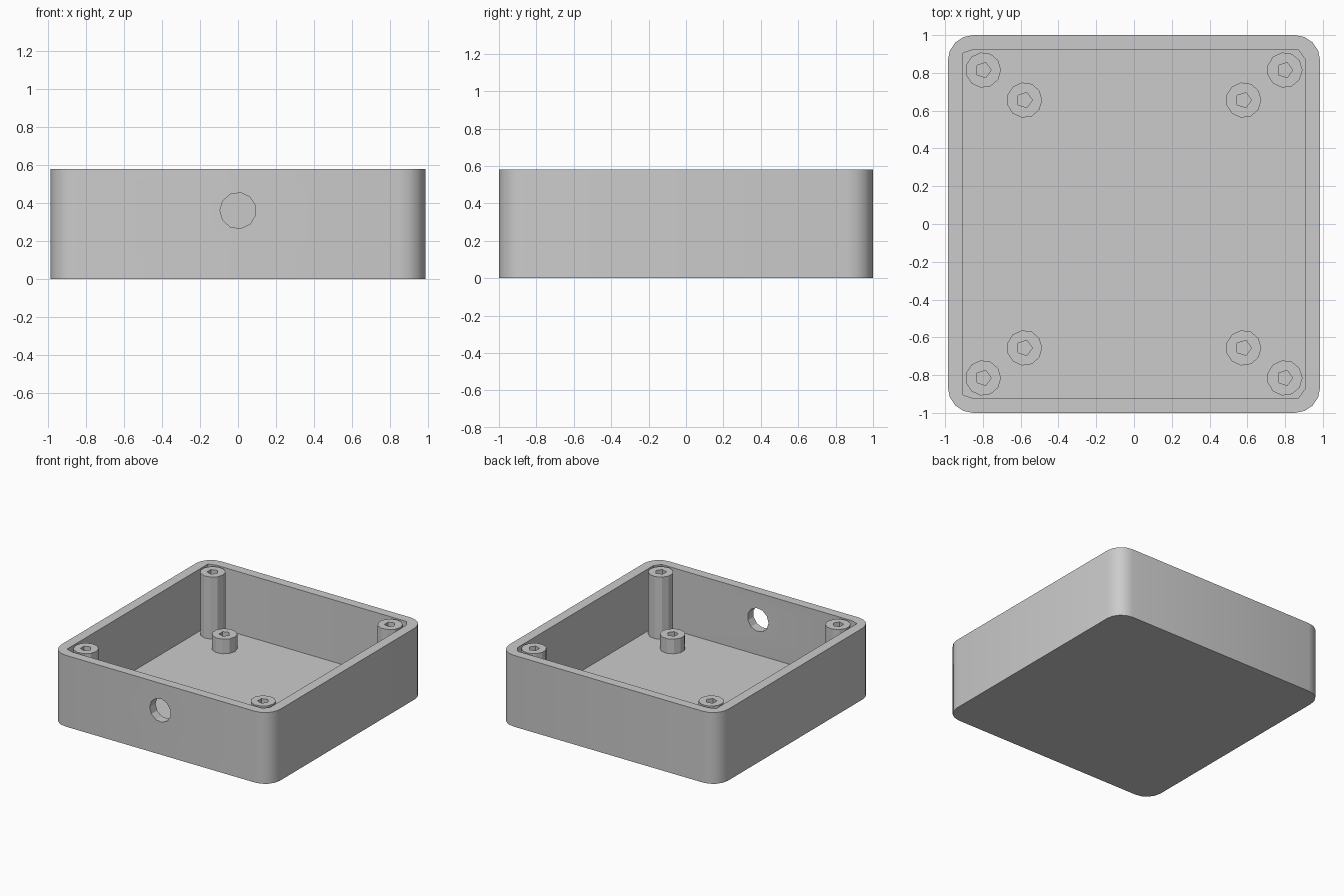
import bpy, bmesh
from math import cos, sin, tau
from mathutils import Vector, Matrix
from mathutils.geometry import convex_hull_2d

cube = bpy.data.objects.get("Cube")
if cube:
    bpy.data.objects.remove(cube, do_unlink=True)

HEIGHT, FLOOR = 0.58, 0.075

grey = bpy.data.materials.new("light grey plastic")
grey.use_nodes = True
grey.diffuse_color = (0.6, 0.6, 0.6, 1)
grey.node_tree.nodes["Principled BSDF"].inputs["Base Color"].default_value = (0.6, 0.6, 0.6, 1)


def ngon(radius, sides):
    return [Vector((radius * cos(tau * i / sides), radius * sin(tau * i / sides))) for i in range(sides)]


def rounded_rect(half_x, half_y, radius, sides):
    """Rectangle outline whose corners are rounded by a regular polygon."""
    poly = ngon(radius, sides)
    left = -half_x - min(p.x for p in poly)
    right = half_x - max(p.x for p in poly)
    top = half_y - max(p.y for p in poly)
    pts = [p + Vector((x, y)) for x in (left, right) for y in (-top, top) for p in poly]
    return [pts[i] for i in convex_hull_2d(pts)]


def finish(bm, name):
    bmesh.ops.recalc_face_normals(bm, faces=bm.faces)
    mesh = bpy.data.meshes.new(name)
    bm.to_mesh(mesh)
    bm.free()
    mesh.materials.append(grey)
    obj = bpy.data.objects.new(name, mesh)
    bpy.context.collection.objects.link(obj)
    return obj


def prism(name, outline, z0, z1):
    bm = bmesh.new()
    face = bm.faces.new([bm.verts.new((p.x, p.y, z0)) for p in outline])
    ext = bmesh.ops.extrude_face_region(bm, geom=[face], use_keep_orig=True)
    top = [v for v in ext["geom"] if isinstance(v, bmesh.types.BMVert)]
    bmesh.ops.translate(bm, verts=top, vec=(0, 0, z1 - z0))
    return finish(bm, name)


def tube(name, x, y, z1, outer, inner):
    """Screw post: faceted tube with a narrower pilot hole."""
    bm = bmesh.new()
    rings = []
    for outline, z in ((outer, FLOOR), (outer, z1), (inner, z1), (inner, FLOOR)):
        ring = [bm.verts.new((x + p.x, y + p.y, z)) for p in outline]
        rings.append([bm.edges.new((a, b)) for a, b in zip(ring, ring[1:] + ring[:1])])
    for a, b in ((0, 1), (2, 3)):
        bmesh.ops.bridge_loops(bm, edges=rings[a] + rings[b])
    bmesh.ops.triangle_fill(bm, use_beauty=True, edges=rings[1] + rings[2])
    return finish(bm, name)


def cut(target, cutter):
    mod = target.modifiers.new("cut", "BOOLEAN")
    mod.operation = "DIFFERENCE"
    mod.solver = "EXACT"
    mod.object = cutter
    bpy.context.view_layer.objects.active = target
    bpy.ops.object.modifier_apply(modifier=mod.name)
    bpy.data.objects.remove(cutter, do_unlink=True)


# Open box with rounded outer corners
case = prism("case", rounded_rect(0.985, 1.0, 0.133, 16), 0, HEIGHT)
cut(case, prism("cavity_cutter", rounded_rect(0.905, 0.925, 0.054, 5), FLOOR, HEIGHT + 0.2))

# Cable hole through the front wall
hole = prism("hole_cutter", ngon(0.095, 11), -0.1, 0.1)
hole.data.transform(Matrix.Translation((0, -0.96, 0.36))
                    @ Matrix.Rotation(tau / 4, 4, "X") @ Matrix.Rotation(tau / 2, 4, "Z"))
cut(case, hole)

bpy.ops.object.select_all(action="DESELECT")
case.select_set(True)
bpy.context.view_layer.objects.active = case
bpy.ops.object.shade_smooth_by_angle(angle=tau / 12)

# Tall lid posts in the corners, short board posts further in
for side, sx in (("right", -1), ("left", 1)):
    for end, sy in (("front", -1), ("back", 1)):
        tube(f"lid_post_{end}_{side}", sx * 0.798, sy * 0.815, HEIGHT, ngon(0.094, 11), ngon(0.042, 5))
        tube(f"board_post_{end}_{side}", sx * 0.58, sy * 0.656, 0.194, ngon(0.094, 11), ngon(0.042, 5))
